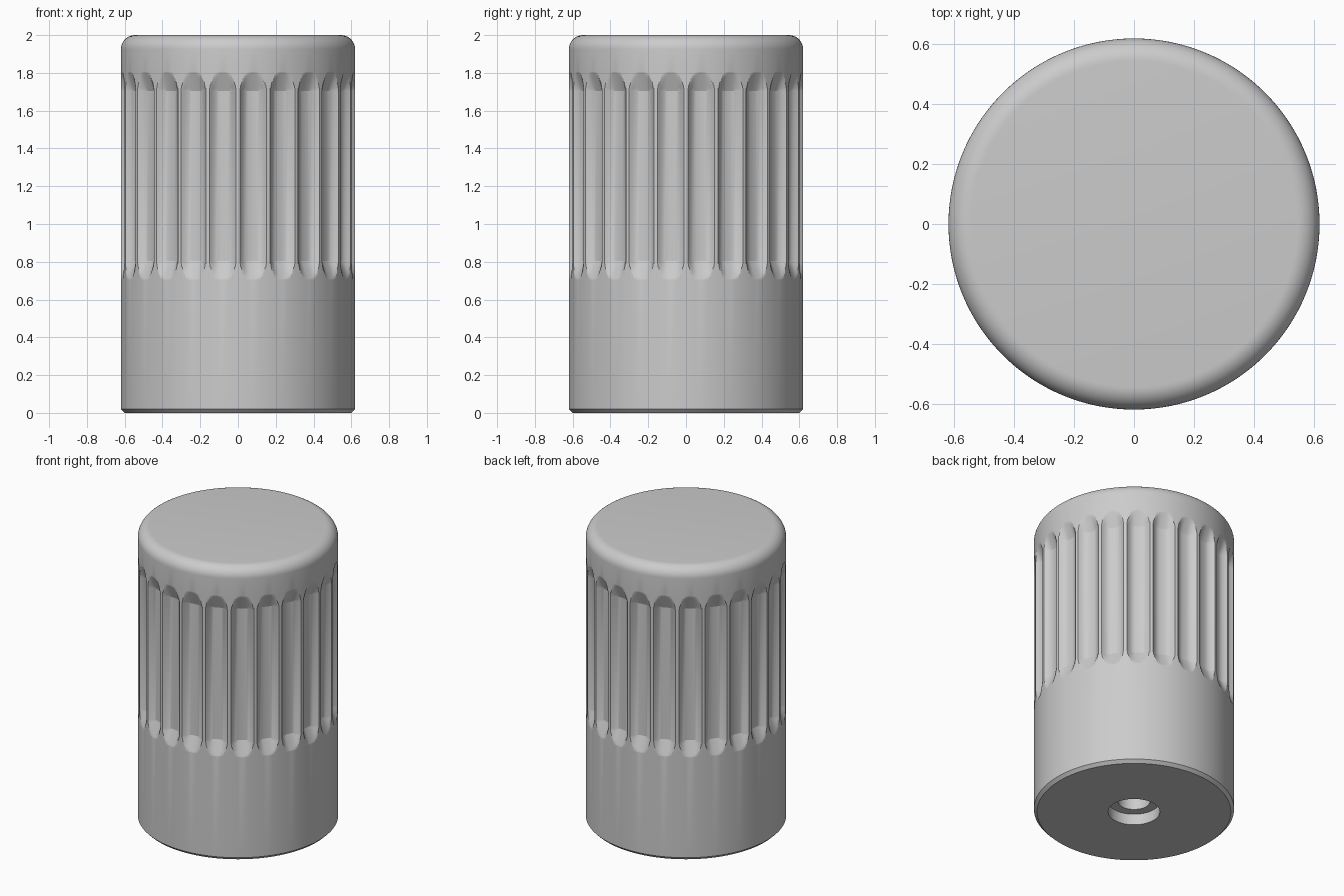
import bpy, bmesh, math

if "Cube" in bpy.data.objects:
    bpy.data.objects.remove(bpy.data.objects["Cube"])

R, H = 0.62, 2.0
FLUTES, DEPTH = 24, 0.04
Z_LOW, Z_HIGH, RAMP = 0.705, 1.805, 0.10   # flute ends and run-out length
PITCH = 2 * math.pi / FLUTES
HALF = PITCH / 2 - 0.01 / R                # half angle of one flute

# Positions across one flute (-1..1), denser towards the ridges
US = [0.0, 0.25, 0.42, 0.56, 0.68, 0.79, 0.88, 0.95, 1.0]
ACROSS = [-u for u in reversed(US[1:])] + US


def flute_depth(u):
    return DEPTH * (1 - abs(u) ** 3)


# Columns around the body: angle and flute depth; ridges lie on the axes
columns = [((i + 0.5) * PITCH + u * HALF, flute_depth(u))
           for i in range(FLUTES) for u in ACROSS]

# Profile rows as (radius, height, lift); lift None means plain round row
rows = [(0.10, 0.9, None), (0.10, 0.075, None),      # screw hole
        (0.16, 0.075, None), (0.16, 0.0, None),      # counterbore
        (R - 0.02, 0.0, None), (R, 0.02, None)]      # bottom chamfer
lifts = [flute_depth(u) for u in US]
rows += [(R, Z_LOW + RAMP * (1 - h / DEPTH), h) for h in lifts]
rows += [(R, Z_HIGH - RAMP * (1 - h / DEPTH), h) for h in reversed(lifts)]
F = 0.075                                            # rounded top edge
for k in range(11):
    a = math.pi / 2 * k / 10
    rows.append((R - F + F * math.cos(a), H - F + F * math.sin(a), None))

# Knob body with flutes, built as one closed lathe
bm = bmesh.new()
rings = []
for r, z, lift in rows:
    ring = []
    for ang, d in columns:
        rad = r if lift is None else r - max(0.0, d - lift)
        ring.append(bm.verts.new((rad * math.cos(ang), rad * math.sin(ang), z)))
    rings.append(ring)
n = len(columns)
for a, b in zip(rings, rings[1:]):
    for i in range(n):
        j = (i + 1) % n
        bm.faces.new((a[i], a[j], b[j], b[i]))
bm.faces.new(rings[-1])                              # flat top
bm.faces.new(list(reversed(rings[0])))               # end of screw hole
bmesh.ops.recalc_face_normals(bm, faces=bm.faces[:])

mesh = bpy.data.meshes.new("fluted_knob")
bm.to_mesh(mesh)
bm.free()
knob = bpy.data.objects.new("fluted_knob", mesh)
bpy.context.collection.objects.link(knob)
bpy.context.view_layer.objects.active = knob
knob.select_set(True)
bpy.ops.object.shade_smooth_by_angle(angle=math.radians(20))
